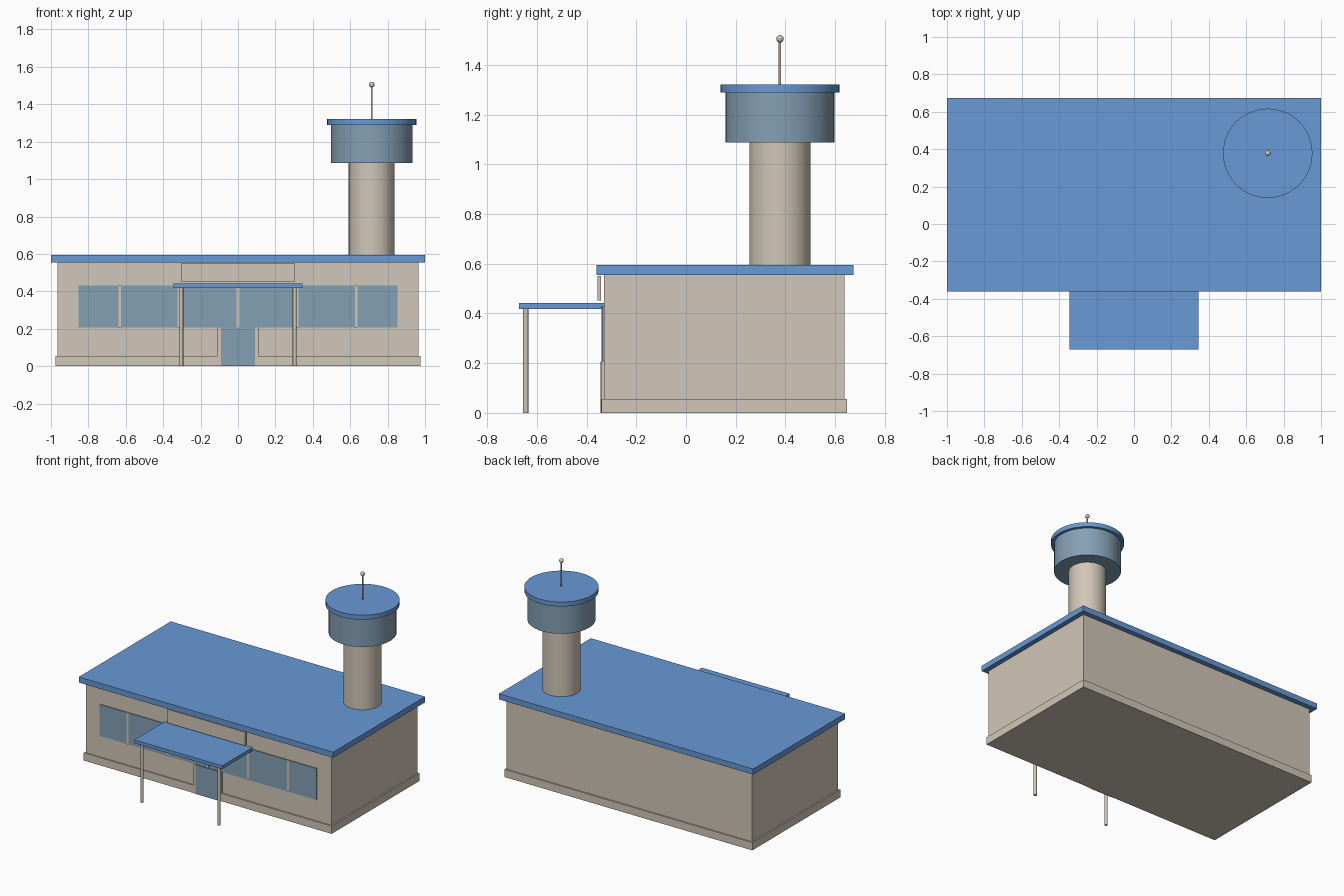
import bpy
import math

cube = bpy.data.objects.get("Cube")
if cube:
    bpy.data.objects.remove(cube, do_unlink=True)


def make_material(name, rgb):
    mat = bpy.data.materials.new(name)
    mat.use_nodes = True
    color = (*rgb, 1.0)
    mat.diffuse_color = color
    mat.node_tree.nodes["Principled BSDF"].inputs["Base Color"].default_value = color
    return mat


BEIGE = make_material("warm beige", (0.64, 0.57, 0.48))
BLUE = make_material("roof blue", (0.14, 0.32, 0.67))
GLASS = make_material("glass blue grey", (0.23, 0.35, 0.46))


def finish(name, mat, smooth=False):
    obj = bpy.context.object
    obj.name = name
    obj.data.materials.append(mat)
    if smooth:
        bpy.ops.object.shade_smooth_by_angle(angle=math.radians(35))
    return obj


def box(name, mat, x, y, z):
    """Box from (min, max) ranges on each axis."""
    ranges = (x, y, z)
    bpy.ops.mesh.primitive_cube_add(size=1, location=[sum(r) / 2 for r in ranges])
    obj = bpy.context.object
    obj.scale = [r[1] - r[0] for r in ranges]
    bpy.ops.object.transform_apply(location=False, rotation=False, scale=True)
    return finish(name, mat)


def cylinder(name, mat, center, radius, z, sides=48):
    bpy.ops.mesh.primitive_cylinder_add(
        vertices=sides, radius=radius, depth=z[1] - z[0],
        location=(*center, sum(z) / 2))
    return finish(name, mat, smooth=True)


# Main building
box("walls", BEIGE, (-0.965, 0.965), (-0.33, 0.637), (0.002, 0.56))
box("plinth", BEIGE, (-0.975, 0.975), (-0.34, 0.647), (0, 0.055))
box("main_roof", BLUE, (-1, 1), (-0.36, 0.673), (0.555, 0.595))

# Front windows with mullions
box("window_band", GLASS, (-0.853, 0.853), (-0.337, -0.329), (0.207, 0.43))
for i in range(-2, 3):
    x = i * 0.316
    box("mullion", BEIGE, (x - 0.007, x + 0.007), (-0.34, -0.33), (0.207, 0.43))

# Entrance
box("door_surround", BEIGE, (-0.11, 0.11), (-0.341, -0.33), (0, 0.207))
box("door", GLASS, (-0.092, 0.092), (-0.344, -0.336), (0, 0.207))
box("fascia_panel", BEIGE, (-0.305, 0.305), (-0.357, -0.342), (0.453, 0.55))

# Entrance canopy
box("canopy_roof", BLUE, (-0.345, 0.345), (-0.671, -0.33), (0.418, 0.442))
for side in (-1, 1):
    cylinder("canopy_post", BEIGE, (side * 0.303, -0.645), 0.0105, (0, 0.42), 16)

# Control tower
TOWER = (0.715, 0.378)
cylinder("tower_shaft", BEIGE, TOWER, 0.123, (0.001, 1.09))
cylinder("tower_cab", GLASS, TOWER, 0.219, (1.087, 1.295))
cylinder("tower_roof", BLUE, TOWER, 0.239, (1.29, 1.322))
cylinder("antenna_mast", BEIGE, TOWER, 0.005, (1.315, 1.505), 12)
bpy.ops.mesh.primitive_uv_sphere_add(
    segments=20, ring_count=12, radius=0.015, location=(*TOWER, 1.505))
finish("antenna_ball", BEIGE, smooth=True)
